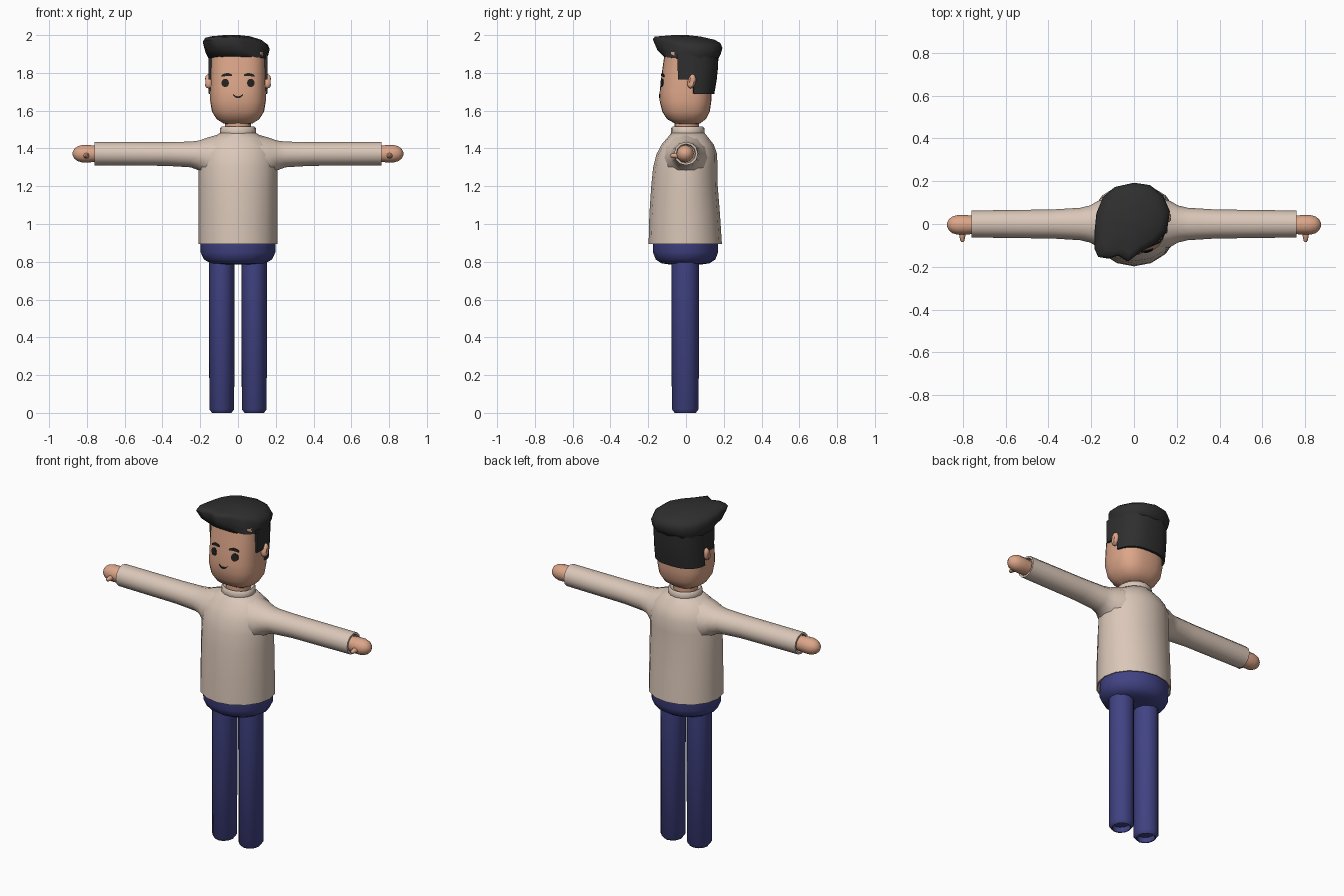
import bpy, bmesh, math
from mathutils import Vector

if "Cube" in bpy.data.objects:
    bpy.data.objects.remove(bpy.data.objects["Cube"])


def material(name, rgb):
    m = bpy.data.materials.new(name)
    m.diffuse_color = (*rgb, 1)
    m.use_nodes = True
    m.node_tree.nodes["Principled BSDF"].inputs["Base Color"].default_value = m.diffuse_color
    return m


SKIN = material("skin", (0.72, 0.38, 0.25))
KNIT = material("beige_knit", (0.70, 0.57, 0.48))
DENIM = material("navy_trousers", (0.053, 0.056, 0.23))
HAIR = material("dark_hair", (0.028, 0.028, 0.028))
INK = material("face_ink", (0.018, 0.015, 0.015))


def finish(bm, name, mat, angle=50):
    bmesh.ops.recalc_face_normals(bm, faces=bm.faces)
    me = bpy.data.meshes.new(name)
    bm.to_mesh(me)
    bm.free()
    me.materials.append(mat)
    ob = bpy.data.objects.new(name, me)
    bpy.context.collection.objects.link(ob)
    bpy.ops.object.select_all(action='DESELECT')
    ob.select_set(True)
    bpy.context.view_layer.objects.active = ob
    bpy.ops.object.shade_smooth_by_angle(angle=math.radians(angle))
    return ob


def loft(name, mat, rings, angle=50):
    """Skin a list of point rings and cap both ends."""
    bm = bmesh.new()
    loops = [[bm.verts.new(p) for p in r] for r in rings]
    n = len(loops[0])
    for a, b in zip(loops, loops[1:]):
        for i in range(n):
            j = (i + 1) % n
            bm.faces.new((a[i], a[j], b[j], b[i]))
    bm.faces.new(loops[0])
    bm.faces.new(loops[-1])
    return finish(bm, name, mat, angle)


def spow(v, e):
    return math.copysign(abs(v) ** e, v)


def oval(z, rx, yf, yb, n=16, e=2.0, cx=0.0):
    """Horizontal ring: half width, front y, back y, squareness."""
    pts = []
    for i in range(n):
        a = 2 * math.pi * i / n
        s = spow(math.sin(a), 2 / e)
        pts.append(Vector((cx + rx * spow(math.cos(a), 2 / e), s * (yb if s > 0 else -yf), z)))
    return pts


def side_ring(x, ry, zlo, zhi, n=12, cy=0.0):
    c, r = (zlo + zhi) / 2, (zhi - zlo) / 2
    return [Vector((x, cy + ry * math.cos(2 * math.pi * i / n), c + r * math.sin(2 * math.pi * i / n)))
            for i in range(n)]


# Trousers: rounded hips and two straight legs with hollow hems
loft("hips", DENIM, [oval(*p) for p in [
    (0.786, 0.10, -0.09, 0.085), (0.792, 0.145, -0.13, 0.125), (0.812, 0.18, -0.16, 0.155),
    (0.85, 0.198, -0.175, 0.17), (0.93, 0.198, -0.175, 0.17)]])
for side, tag in ((-1, "right"), (1, "left")):
    cx = 0.086 * side
    loft(tag + "_leg", DENIM, [oval(z, r, -r * 1.08 - 0.004, r * 1.08 - 0.004, 12, cx=cx) for z, r in [
        (0.03, 0.044), (0.002, 0.048), (0.0, 0.052), (0.02, 0.066), (0.82, 0.067)]])

# Sweater body with an overhanging hem
loft("sweater_body", KNIT, [oval(*p) for p in [
    (0.93, 0.196, -0.175, 0.17), (0.895, 0.203, -0.19, 0.185), (0.895, 0.209, -0.198, 0.19),
    (1.05, 0.209, -0.194, 0.18), (1.2, 0.209, -0.184, 0.168), (1.30, 0.208, -0.174, 0.166),
    (1.37, 0.203, -0.156, 0.165), (1.42, 0.183, -0.13, 0.147), (1.455, 0.142, -0.10, 0.12),
    (1.482, 0.095, -0.078, 0.098)]])
loft("collar", KNIT, [oval(*p) for p in [
    (1.465, 0.088, -0.072, 0.092), (1.478, 0.095, -0.08, 0.099), (1.507, 0.094, -0.079, 0.098),
    (1.515, 0.086, -0.072, 0.091), (1.505, 0.074, -0.062, 0.08)]])

# Sleeves, hands and thumbs
for side, tag in ((-1, "right"), (1, "left")):
    loft(tag + "_sleeve", KNIT, [side_ring(side * x, ry, lo, hi) for x, ry, lo, hi in [
        (0.10, 0.125, 1.22, 1.475), (0.17, 0.108, 1.25, 1.455), (0.205, 0.087, 1.283, 1.442),
        (0.25, 0.076, 1.30, 1.436), (0.38, 0.068, 1.308, 1.434), (0.76, 0.063, 1.311, 1.435),
        (0.76, 0.052, 1.322, 1.424), (0.74, 0.047, 1.327, 1.419)]])
    loft(tag + "_hand", SKIN, [side_ring(side * x, r, 1.372 - r, 1.372 + r, cy=-0.004) for x, r in [
        (0.72, 0.04), (0.79, 0.046), (0.825, 0.046), (0.85, 0.039), (0.866, 0.026), (0.875, 0.008)]])
    loft(tag + "_thumb", SKIN, [
        [Vector((side * (0.803 + r * math.cos(t * math.pi / 4)), y, 1.362 + r * math.sin(t * math.pi / 4)))
         for t in range(8)] for y, r in [(-0.03, 0.018), (-0.055, 0.014), (-0.077, 0.010), (-0.085, 0.004)]])

# Neck and head
loft("neck", SKIN, [oval(z, 0.068, -0.062, 0.07) for z in (1.47, 1.56)])
HEAD = [(1.524, 0.04, -0.02, 0.04), (1.533, 0.078, -0.06, 0.075), (1.555, 0.113, -0.10, 0.105),
        (1.595, 0.138, -0.126, 0.126), (1.65, 0.147, -0.139, 0.134), (1.70, 0.147, -0.139, 0.135),
        (1.76, 0.146, -0.133, 0.135), (1.82, 0.145, -0.125, 0.135), (1.91, 0.143, -0.112, 0.13)]
loft("head", SKIN, [oval(*p, n=28, e=2.6) for p in HEAD])


def face_y(x, z):
    """Front surface of the head at x, z."""
    for a, b in zip(HEAD, HEAD[1:]):
        if a[0] <= z <= b[0]:
            t = (z - a[0]) / (b[0] - a[0])
            rx, yf = a[1] + t * (b[1] - a[1]), a[2] + t * (b[2] - a[2])
            return yf * (1 - abs(x / rx) ** 2.6) ** (1 / 2.6)


def plate(name, outline):
    """Thin painted plate hugging the face."""
    bm = bmesh.new()
    rows = [[bm.verts.new((x, face_y(x, z) + d, z)) for x, z in outline] for d in (-0.004, 0.004)]
    n = len(outline)
    for r in rows:
        # strip between the first and second half of the outline
        for i in range(n // 2 - 1):
            bm.faces.new((r[i], r[i + 1], r[n - 2 - i], r[n - 1 - i]))
    for i in range(n):
        j = (i + 1) % n
        bm.faces.new((rows[0][i], rows[0][j], rows[1][j], rows[1][i]))
    finish(bm, name, INK, 30)


def stroke(cx, cz, half, bow, thick, slope=0.0):
    ts = [-1 + i / 4 for i in range(9)]
    mid = [(cx + half * t, cz + bow * (1 - t * t) + slope * t) for t in ts]
    w = [thick * (1 - 0.5 * t ** 4) for t in ts]
    return [(x, z + k) for (x, z), k in zip(mid, w)] + [(x, z - k) for (x, z), k in zip(mid, w)][::-1]


# Eyes, brows, smile and ears
for side, tag in ((-1, "right"), (1, "left")):
    plate(tag + "_eye", [(side * 0.068 + 0.02 * math.cos((i + 0.5) * math.pi / 8),
                          1.747 + 0.022 * math.sin((i + 0.5) * math.pi / 8)) for i in range(16)])
    plate(tag + "_brow", stroke(side * 0.060, 1.785, 0.028, 0.006, 0.0075, -side * 0.002))
    bm = bmesh.new()
    bmesh.ops.create_uvsphere(bm, u_segments=12, v_segments=8, radius=1)
    for v in bm.verts:
        x, y, z = v.co
        dent = 0.012 * max(0, 1 - (y * y + z * z) * 2.5) if x * side > 0 else 0
        v.co = (side * (0.155 - dent) + 0.025 * x, 0.03 + 0.022 * y + 0.006 * z,
                1.752 + 0.038 * z * (1 + 0.1 * z))
    finish(bm, tag + "_ear", SKIN)
plate("smile", stroke(0, 1.685, 0.026, -0.014, 0.005))

# Back and side hair: a wrapped band with short sideburns
cols = [(-10, 1.765), (-4, 1.765), (3, 1.765), (10, 1.765), (10.5, 1.69)]
cols += [(a, 1.688) for a in range(20, 91, 10)]
cols += [(180 - a, z) for a, z in cols[-2::-1]]
bm = bmesh.new()
grid = []
for a, zb in cols:
    c, s = math.cos(math.radians(a)), math.sin(math.radians(a))
    col = []
    for inset in (0, 0.03):
        for k in range(4):
            z = 1.90 + (zb - 1.90) * k / 3
            yb = (0.172 - 0.022 * ((1.90 - z) / 0.21) ** 2) - inset
            col.append(bm.verts.new(((0.157 - inset) * spow(c, 2 / 2.6), yb * spow(s, 2 / 2.6), z)))
    grid.append(col[:4] + col[:3:-1])
for a, b in zip(grid, grid[1:]):
    for i in range(8):
        j = (i + 1) % 8
        bm.faces.new((a[i], a[j], b[j], b[i]))
bm.faces.new(grid[0])
bm.faces.new(grid[-1])
finish(bm, "back_hair", HAIR, 45)

# Swept top hair: hem on the head, flaring to a wide quiff at the front
quiff = [(-.185, -.115), (-.184, -.03), (-.176, .05), (-.145, .126), (-.09, .173), (0, .193), (.075, .182),
         (.135, .135), (.168, .06), (.155, -.03), (.098, -.093), (.03, -.13), (-.028, -.176),
         (-.075, -.148), (-.12, -.162), (-.168, -.154)]


def hem(x, y):
    a = math.atan2(y, x)
    c, s = math.cos(a), math.sin(a)
    return 0.156 * spow(c, 2 / 2.6), (0.17 if s > 0 else 0.118) * spow(s, 2 / 2.6)


def hair_ring(flare, scale, z, front, side, back):
    pts = []
    for x, y in quiff:
        hx, hy = hem(x, y)
        zz = z + front * max(-y, 0) - side * max(x, 0) - back * max(y, 0)
        pts.append(Vector(((hx + (x - hx) * flare) * scale, (hy + (y - hy) * flare) * scale, zz)))
    return pts


loft("top_hair", HAIR, [
    hair_ring(0, 0.9, 1.872, 0.08, 0, 0), hair_ring(0.05, 1, 1.874, 0.08, 0, 0),
    hair_ring(0.6, 1, 1.905, 0.1, 0.05, 0.03), hair_ring(1, 1, 1.948, 0.17, 0.1, 0.08),
    hair_ring(1, 0.94, 1.974, 0.1, 0.12, 0.08), hair_ring(1, 0.78, 1.991, 0.02, 0.1, 0.08),
    hair_ring(1, 0.4, 2.0, 0, 0.04, 0.04), hair_ring(1, 0.05, 2.0, 0, 0, 0)], 60)
